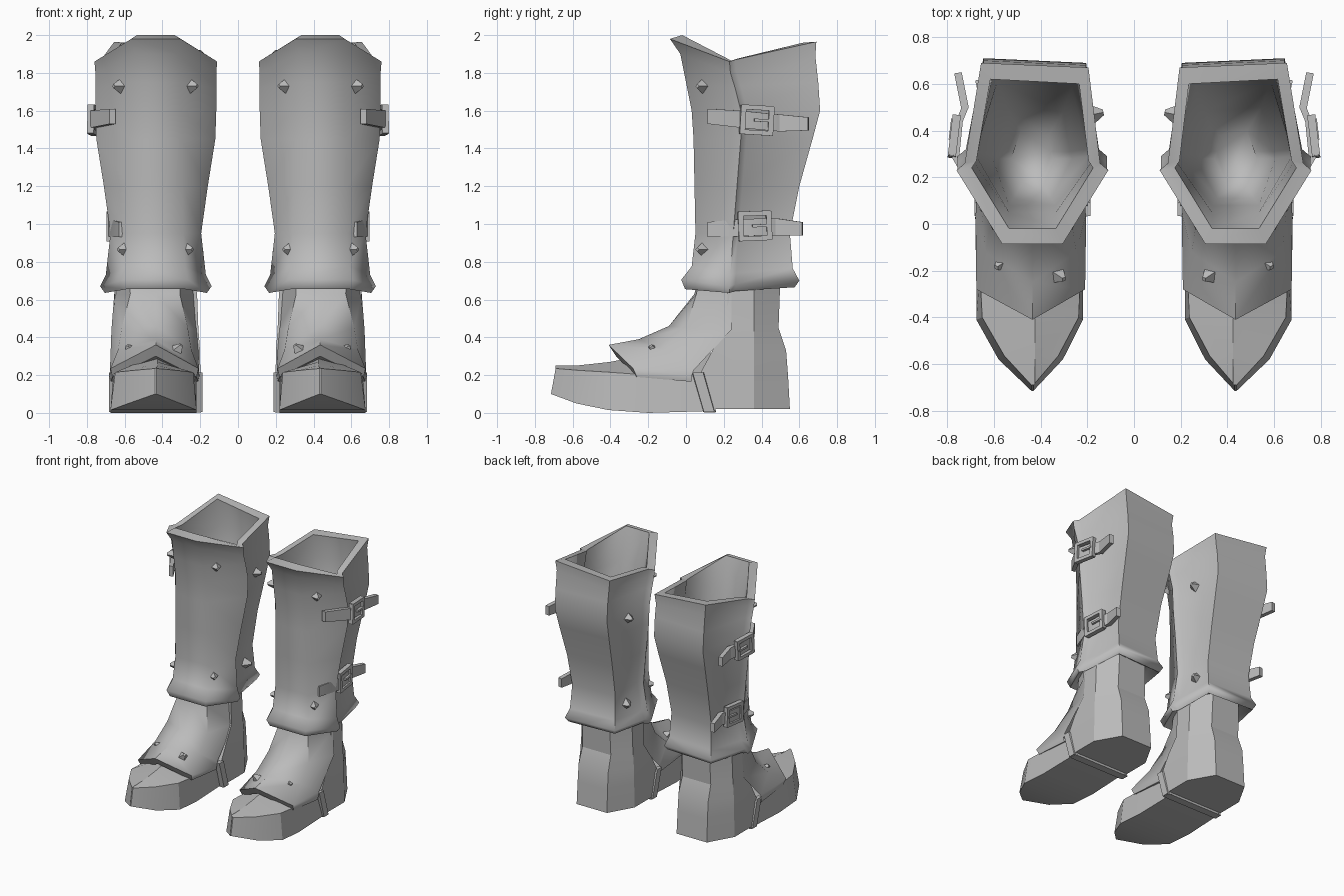
import bpy, bmesh, math
from mathutils import Vector, Matrix

CX = 0.435  # centre line of the boot that stands on the +x side

metal = bpy.data.materials.new("grey")
metal.diffuse_color = (0.5, 0.5, 0.5, 1)


def finish(name, bm, angle=35):
    """Turn a bmesh into an object mirrored into the second boot."""
    bmesh.ops.recalc_face_normals(bm, faces=bm.faces)
    me = bpy.data.meshes.new(name)
    bm.to_mesh(me)
    bm.free()
    me.materials.append(metal)
    me.shade_smooth()
    me.set_sharp_from_angle(angle=math.radians(angle))
    ob = bpy.data.objects.new(name, me)
    bpy.context.collection.objects.link(ob)
    mod = ob.modifiers.new("pair", 'MIRROR')
    mod.use_mirror_merge = False
    return ob


def loft(bm, rings, closed=True, caps=(True, True)):
    """Skin a row of rings that share one point count."""
    vs = [[bm.verts.new(p) for p in r] for r in rings]
    n = len(vs[0])
    for a, b in zip(vs, vs[1:]):
        for i in range(n if closed else n - 1):
            j = (i + 1) % n
            bm.faces.new((a[i], a[j], b[j], b[i]))
    for cap, ring in zip(caps, (vs[0], vs[-1])):
        if cap:
            bm.faces.new(ring)


def box(bm, size, mat):
    bmesh.ops.create_cube(bm, size=1, matrix=mat @ Matrix.Diagonal((*size, 1)))


# Leg guard: front plate, raised side edge, calf plate and rolled rim
def leg_ring(zf, zs, zb, yf, ys, yb, wf, ws, wb, step=0.035):
    half = [(wf, yf, zf), (ws, ys, zs), (ws - step, ys + 0.03, zs + 0.01), (wb, yb, zb)]
    low = 0.045 if zb > 1.85 else 0  # inner back corner of the rim sits lower
    right = [(CX + x, y, z) for x, y, z in half]
    left = [(CX - x, y, z) for x, y, z in half[:3]]
    left.append((CX - wb - 0.02, yb - 0.02, zb - low))
    return right + left[::-1]


leg = [
    (0.72, 0.70, 0.72, 0.08, 0.24, 0.50, 0.12, 0.20, 0.15, 0.01),
    (0.655, 0.635, 0.665, -0.005, 0.23, 0.575, 0.155, 0.27, 0.185),
    (0.705, 0.67, 0.70, -0.025, 0.23, 0.60, 0.17, 0.295, 0.20),
    (0.775, 0.73, 0.765, 0.03, 0.235, 0.565, 0.155, 0.265, 0.18),
    (0.95, 0.95, 0.95, 0.05, 0.25, 0.55, 0.145, 0.24, 0.17),
    (1.20, 1.20, 1.20, 0.045, 0.27, 0.60, 0.14, 0.275, 0.18),
    (1.45, 1.45, 1.45, 0.04, 0.29, 0.67, 0.135, 0.315, 0.20),
    (1.60, 1.60, 1.60, 0.03, 0.29, 0.71, 0.13, 0.32, 0.21),
    (1.75, 1.72, 1.75, 0.00, 0.26, 0.70, 0.125, 0.32, 0.21),
    (1.90, 1.80, 1.89, -0.03, 0.235, 0.685, 0.12, 0.32, 0.21),
    (1.98, 1.86, 1.965, -0.085, 0.23, 0.69, 0.13, 0.325, 0.22),
    (2.00, 1.865, 1.96, -0.02, 0.24, 0.62, 0.10, 0.26, 0.18, 0.02),
]
bm = bmesh.new()
loft(bm, [leg_ring(*r) for r in leg], caps=(True, False))
finish("leg_guard", bm, 66)

# Smooth lining that narrows down inside the leg
lining = [leg[-1],
          (1.75, 1.70, 1.75, 0.05, 0.27, 0.64, 0.10, 0.255, 0.17, 0.01),
          (1.45, 1.45, 1.45, 0.08, 0.29, 0.61, 0.10, 0.24, 0.15, 0.01),
          (1.15, 1.15, 1.15, 0.11, 0.28, 0.50, 0.08, 0.17, 0.11, 0.01),
          (0.95, 0.95, 0.95, 0.18, 0.28, 0.40, 0.04, 0.09, 0.05, 0.01)]
bm = bmesh.new()
loft(bm, [leg_ring(*r) for r in lining], caps=(False, True))
ob = finish("lining", bm, 180)
ob.data.flip_normals()

# Heel block with chamfered back, filled forward under the instep
bm = bmesh.new()
heel = [(0.02, 0.14, 0.55, 0.24), (0.20, 0.07, 0.54, 0.236), (0.33, 0.14, 0.53, 0.234),
        (0.45, 0.22, 0.49, 0.225), (0.72, 0.22, 0.50, 0.215)]
loft(bm, [[(CX + s * x * w, y, z) for s, x, y in (
    (1, 1, yf), (1, 1, 0.36), (1, 0.55, yb), (-1, 0.55, yb), (-1, 1, 0.36), (-1, 1, yf))]
    for z, yf, yb, w in heel])
finish("heel", bm, 20)

# Toe box: pointed, with a ridge along the top, slimmer on the inner side
bm = bmesh.new()
toe = [(-0.715, -0.69, 0.004, 0.004, 0.10, 0.235, 0.25),
       (-0.58, -0.565, 0.145, 0.12, 0.05, 0.225, 0.252),
       (-0.41, -0.40, 0.24, 0.215, 0.015, 0.215, 0.27),
       (-0.20, -0.20, 0.24, 0.225, 0.0, 0.20, 0.31),
       (0.13, 0.13, 0.235, 0.225, 0.01, 0.20, 0.33)]
loft(bm, [[(CX + w, y, z), (CX + wt, yt, zt), (CX - 0.01, yt, zr), (CX - wt * 0.92, yt, zt), (CX - w * 0.9, y, z)]
          for y, yt, w, wt, z, zt, zr in toe])
finish("toe_box", bm, 20)

# Instep plate with a turned lip along its front edge
bm = bmesh.new()
plate = [
    [(0.215, 0.24, 0.70), (0.14, 0.07, 0.70), (0, 0.06, 0.70)],
    [(0.22, 0.24, 0.63), (0.135, 0.055, 0.63), (0, 0.045, 0.63)],
    [(0.235, 0.24, 0.44), (0.18, 0.0, 0.45), (0, -0.09, 0.46)],
    [(0.243, 0.04, 0.225), (0.20, -0.12, 0.335), (0, -0.25, 0.39)],
    [(0.245, 0.03, 0.195), (0.24, -0.28, 0.235), (0, -0.41, 0.36)],
    [(0.238, 0.03, 0.165), (0.23, -0.26, 0.19), (0, -0.37, 0.30)],
    [(0.19, 0.05, 0.165), (0.19, -0.20, 0.19), (0, -0.30, 0.28)],
]
loft(bm, [[(CX + x, y, z) for x, y, z in r] + [(CX - x * 0.94, y, z) for x, y, z in r[1::-1]] for r in plate],
     closed=False, caps=(False, False))
finish("instep_plate", bm, 50)

# Stirrup band running from the plate down and under the sole
bm = bmesh.new()
for s in (1, -1):
    loft(bm, [[(CX + s * (0.215 + dx), y + dy, z) for dx, dy in ((0, 0), (0.033, 0.005), (0.033, 0.06), (0, 0.07))]
              for y, z in ((0.03, 0.215), (0.09, 0.005))])
box(bm, (0.48, 0.06, 0.03), Matrix.Translation((CX, 0.125, 0.017)))
finish("stirrup_band", bm, 30)


# Straps with loose tails, square buckles and prongs
def strap(name, path, centre, turn, tilt):
    bm = bmesh.new()
    loft(bm, [[(x - 0.012, y, z - h), (x + 0.02, y - 0.005, z - h), (x + 0.02, y - 0.005, z + h), (x - 0.012, y, z + h)]
              for x, y, z, h in path])
    frame = Matrix.Translation(centre) @ Matrix.Rotation(turn, 4, 'Z') @ Matrix.Rotation(tilt, 4, 'X')
    for s in (1, -1):
        box(bm, (0.035, 0.028, 0.15), frame @ Matrix.Translation((0, s * 0.075, 0)))
        box(bm, (0.035, 0.17, 0.025), frame @ Matrix.Translation((0, 0, s * 0.066)))
    box(bm, (0.02, 0.09, 0.015), frame @ Matrix.Translation((0.012, 0.03, 0)))
    finish(name, bm, 30)


strap("upper_strap", [(0.66, 0.12, 1.57, 0.04), (0.76, 0.29, 1.555, 0.045), (0.745, 0.44, 1.54, 0.045),
                      (0.72, 0.50, 1.535, 0.045), (0.75, 0.65, 1.53, 0.035)], (0.77, 0.375, 1.55), 0.12, -0.06)
strap("lower_strap", [(0.61, 0.12, 0.97, 0.04), (0.665, 0.28, 0.98, 0.045), (0.65, 0.43, 0.985, 0.045),
                      (0.63, 0.48, 0.985, 0.045), (0.66, 0.62, 0.975, 0.035)], (0.67, 0.365, 0.99), 0.1, 0.04)

# Blunt four-sided studs: position and outward direction
studs = [
    ((0.625, 0.085, 1.73), (0.8, -0.6, 0)), ((0.25, 0.085, 1.73), (-0.8, -0.6, 0)),
    ((0.60, 0.085, 0.865), (0.8, -0.6, 0)), ((0.275, 0.085, 0.865), (-0.8, -0.6, 0)),
    ((0.172, 0.47, 1.56), (-1, 0.2, 0)), ((0.225, 0.42, 0.85), (-1, 0.4, 0)),
    ((0.565, -0.17, 0.325), (0.6, -0.4, 0.7)), ((0.325, -0.22, 0.33), (-0.6, -0.4, 0.7)),
]
bm = bmesh.new()
for pos, out in studs:
    turn = Vector(out).to_track_quat('Z', 'Y').to_matrix().to_4x4()
    bmesh.ops.create_cone(bm, cap_ends=True, segments=4, radius1=0.048, radius2=0.012, depth=0.06,
                          matrix=Matrix.Translation(pos) @ turn @ Matrix.Translation((0, 0, 0.012)))
finish("studs", bm, 20)
